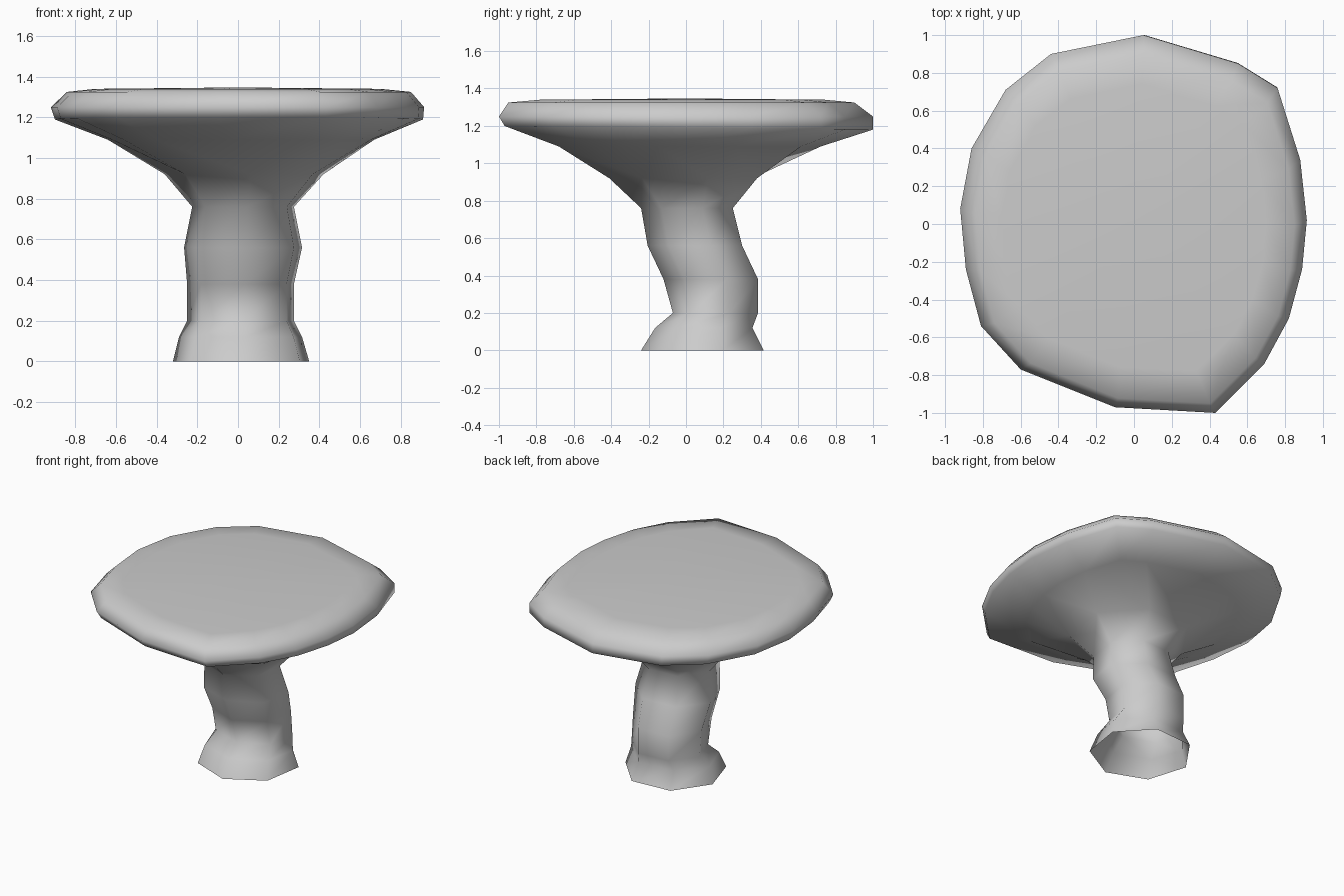
import bpy, bmesh, math

if "Cube" in bpy.data.objects:
    bpy.data.objects.remove(bpy.data.objects["Cube"])

bm = bmesh.new()


def fit(points, x0, x1, y0, y1):
    """Stretch a 2D outline to the given bounds."""
    xs, ys = [p[0] for p in points], [p[1] for p in points]
    sx = (x1 - x0) / (max(xs) - min(xs))
    sy = (y1 - y0) / (max(ys) - min(ys))
    return [(x0 + (x - min(xs)) * sx, y0 + (y - min(ys)) * sy) for x, y in points]


def ring(points, z, tilt=0.0):
    return [bm.verts.new((x, y, z + tilt * y)) for x, y in points]


def zip_rings(a, b):
    """Skin two loops, lower then upper, even when their counts differ."""
    na, nb = len(a), len(b)
    if na == nb:
        for i in range(na):
            j = (i + 1) % na
            bm.faces.new((a[i], a[j], b[j], b[i]))
        return
    i = j = 0
    while i < na or j < nb:
        if j >= nb or (i < na and (i + 0.5) / na <= (j + 0.5) / nb):
            bm.faces.new((a[i % na], a[(i + 1) % na], b[j % nb]))
            i += 1
        else:
            bm.faces.new((a[i % na], b[(j + 1) % nb], b[j % nb]))
            j += 1


# Seven-sided stem section and irregular cap outline
angles = [math.radians(-86 + 360 * k / 7) for k in range(7)]
heptagon = [(math.cos(t), math.sin(t)) for t in angles]
outline = [(-.1, -.97), (.43, -1), (.69, -.74), (.82, -.5), (.89, -.24), (.915, .02),
           (.88, .34), (.76, .72), (.55, .85), (.05, 1), (-.44, .9), (-.68, .71),
           (-.86, .4), (-.92, .08), (-.89, -.24), (-.81, -.54), (-.6, -.77)]

# Crooked stem, open underneath: z, x range, y range
stem = [
    (0.00, -.32, .35, -.24, .415),
    (0.12, -.29, .315, -.165, .355),
    (0.20, -.25, .275, -.07, .385),
    (0.38, -.25, .275, -.12, .385),
    (0.56, -.265, .315, -.205, .30),
    (0.76, -.225, .275, -.24, .25),
    (0.92, -.36, .42, -.41, .38),
]
rings = [ring(fit(heptagon, *s[1:]), s[0]) for s in stem]

# Flared underside, rim and flat top of the cap
cap = [
    (1.09, -.64, .67, -.68, .72, 0),
    (1.19, -.90, .91, -.97, 1.0, -.01),
    (1.25, -.92, .915, -1.0, 1.0, 0),
    (1.325, -.84, .85, -.95, .90, 0),
    (1.34, -.70, .70, -.78, .74, 0),
]
rings += [ring(fit(outline, *c[1:5]), c[0], c[5]) for c in cap]

for lower, upper in zip(rings, rings[1:]):
    zip_rings(lower, upper)

centre = bm.verts.new((0, 0, 1.347))
top = rings[-1]
for i in range(len(top)):
    bm.faces.new((top[i], top[(i + 1) % len(top)], centre))

bm.normal_update()
for f in bm.faces:
    f.smooth = True

mesh = bpy.data.meshes.new("mushroom")
bm.to_mesh(mesh)
bm.free()
bpy.context.collection.objects.link(bpy.data.objects.new("mushroom", mesh))
